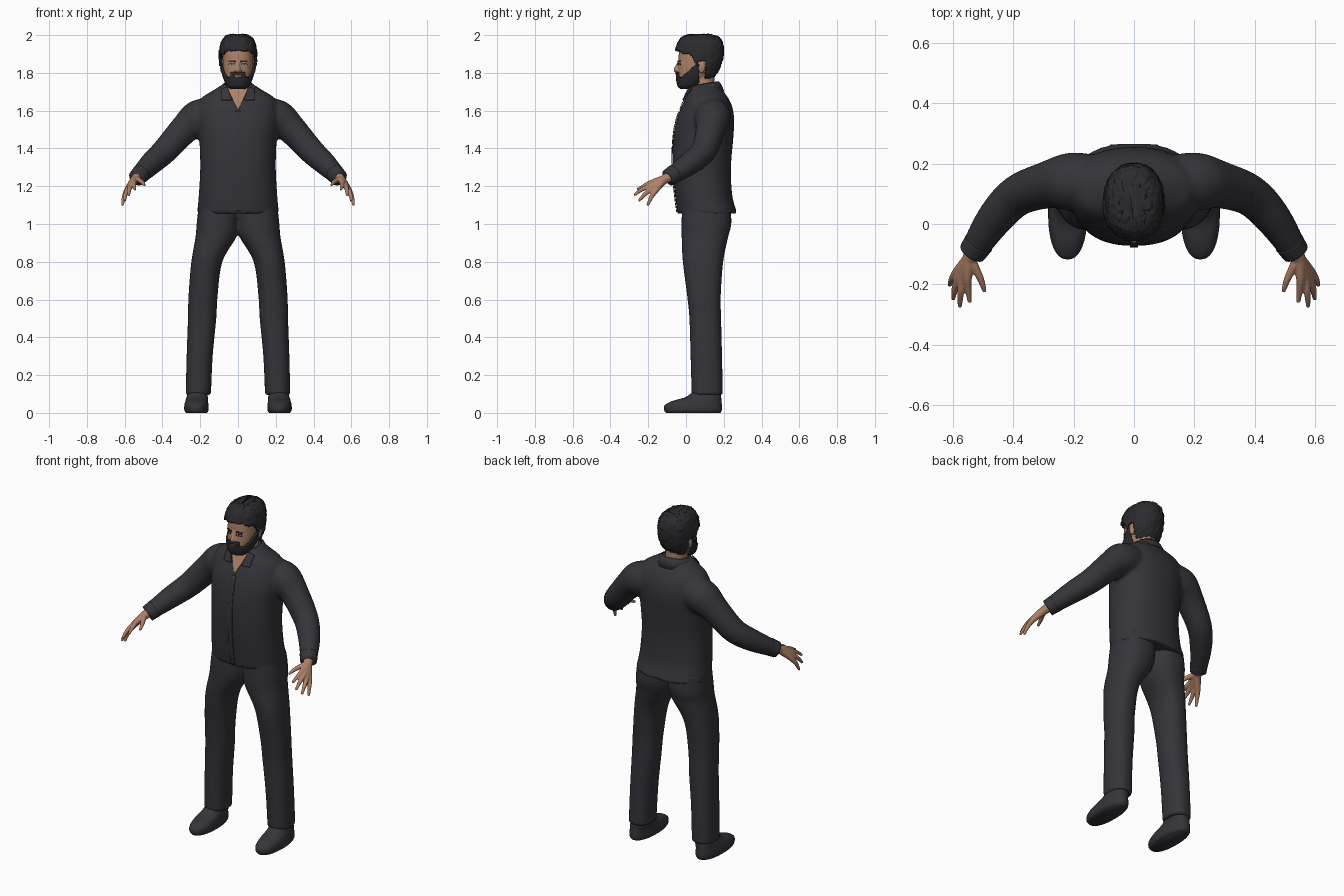
import bpy, bmesh, math, random
from mathutils import Vector

random.seed(4)
cube = bpy.data.objects.get("Cube")
if cube:
    bpy.data.objects.remove(cube, do_unlink=True)


def material(name, r, g, b):
    m = bpy.data.materials.new(name)
    m.use_nodes = True
    m.diffuse_color = (r, g, b, 1)
    node = m.node_tree.nodes["Principled BSDF"]
    node.inputs["Base Color"].default_value = (r, g, b, 1)
    node.inputs["Roughness"].default_value = 0.8
    return m


CLOTH = material("charcoal cloth", .034, .034, .042)
HAIR = material("black hair", .024, .024, .028)
SKIN = material("warm skin", .42, .22, .135)
LIP = material("lip", .3, .13, .09)
WHITE = material("eye white", .5, .48, .45)
IRIS = material("dark iris", .02, .015, .012)


def spline(rows, n=6):
    """Catmull-Rom interpolation of equal-length tuples."""
    out = []
    for i in range(len(rows) - 1):
        a, b, c, d = (rows[max(0, min(len(rows) - 1, i + k))] for k in (-1, 0, 1, 2))
        for j in range(n):
            t = j / n
            out.append(tuple(q + .5 * t * (r - p + t * (2 * p - 5 * q + 4 * r - s + t * (3 * (q - r) + s - p)))
                             for p, q, r, s in zip(a, b, c, d)))
    return out + [rows[-1]]


def loft(bm, rings):
    loops = [[bm.verts.new(p) for p in ring] for ring in rings]
    n = len(loops[0])
    for lo, hi in zip(loops, loops[1:]):
        for i in range(n):
            bm.faces.new((lo[i], lo[(i + 1) % n], hi[(i + 1) % n], hi[i]))
    bm.faces.new(loops[0])
    bm.faces.new(loops[-1])


def power(v, e):
    return math.copysign(abs(v) ** e, v)


def stack(bm, rows, p=2.3, seg=48):
    """Horizontal oval sections: height, centre x, half width, front y, back y."""
    rings = []
    for z, cx, rx, yf, yb in spline(rows):
        angles = [math.tau * i / seg for i in range(seg)]
        rings.append([(cx + rx * power(math.cos(a), 2 / p),
                       (yf + yb) / 2 + (yb - yf) / 2 * power(math.sin(a), 2 / p), z) for a in angles])
    loft(bm, rings)


def front_of(rows, p=2.3):
    """Function giving the front y of a stacked shape at x, z."""
    fine = spline(rows)

    def surf(x, z):
        z, cx, rx, yf, yb = min(fine, key=lambda r: abs(r[0] - z))
        k = min(abs(x - cx) / rx, .97)
        return (yf + yb) / 2 - (yb - yf) / 2 * (1 - k ** p) ** (1 / p)
    return surf


def tube(bm, pts, side=1, seg=20):
    pts = spline(pts)
    rings = []
    for i, (x, y, z, r) in enumerate(pts):
        t = Vector(pts[min(i + 1, len(pts) - 1)][:3]) - Vector(pts[max(i - 1, 0)][:3])
        q = t.to_track_quat('Z', 'Y')
        ring = []
        for k in range(seg):
            a = math.tau * k / seg
            v = Vector((x, y, z)) + q @ Vector((r * math.cos(a), r * math.sin(a), 0))
            ring.append((v.x * side, v.y, v.z))
        rings.append(ring)
    loft(bm, rings)


def ball(bm, centre, size):
    made = bmesh.ops.create_uvsphere(bm, u_segments=20, v_segments=12, radius=1)["verts"]
    for v in made:
        v.co = Vector(c + s * k for c, s, k in zip(centre, size, v.co))


def finish(name, bm, mat, voxel=0, smooth=0, mirror=False, thick=0):
    bmesh.ops.recalc_face_normals(bm, faces=bm.faces)
    me = bpy.data.meshes.new(name)
    bm.to_mesh(me)
    bm.free()
    me.materials.append(mat)
    me.polygons.foreach_set("use_smooth", [True] * len(me.polygons))
    ob = bpy.data.objects.new(name, me)
    bpy.context.collection.objects.link(ob)
    if mirror:
        ob.modifiers.new("mirror", 'MIRROR').use_mirror_merge = False
    if voxel:
        m = ob.modifiers.new("blend", 'REMESH')
        m.mode, m.voxel_size, m.use_smooth_shade = 'VOXEL', voxel, True
    if smooth:
        m = ob.modifiers.new("soften", 'SMOOTH')
        m.factor, m.iterations = .5, smooth
    if thick:
        m = ob.modifiers.new("thickness", 'SOLIDIFY')
        m.thickness, m.offset = thick, 0
    return ob


def drape(name, corners, surf, lift, mat, mirror=False, n=10):
    """Thin plate laid over a front surface; corners are (x, z) pairs."""
    bm = bmesh.new()
    a, b, c, d = (Vector(k) for k in corners)
    grid = []
    for i in range(n + 1):
        lo, hi = a.lerp(d, i / n), b.lerp(c, i / n)
        pts = [lo.lerp(hi, j / n) for j in range(n + 1)]
        grid.append([bm.verts.new((p.x, surf(p.x, p.y) - lift, p.y)) for p in pts])
    for i in range(n):
        for j in range(n):
            bm.faces.new((grid[i][j], grid[i][j + 1], grid[i + 1][j + 1], grid[i + 1][j]))
    finish(name, bm, mat, smooth=2, mirror=mirror, thick=.004)


# Shirt: torso and sleeves blended together
TORSO = [(1.055, 0, .217, -.045, .272), (1.15, 0, .208, -.058, .245), (1.3, 0, .2, -.072, .238),
         (1.45, 0, .205, -.068, .25), (1.55, 0, .215, -.05, .255), (1.62, 0, .21, -.025, .245),
         (1.67, 0, .19, 0, .222), (1.705, 0, .135, .015, .195), (1.735, 0, .09, .03, .175)]
ARM = [(.13, .14, 1.575, .09), (.21, .14, 1.56, .097), (.285, .13, 1.5, .079),
       (.385, .095, 1.39, .069), (.46, .02, 1.32, .061), (.53, -.085, 1.25, .046)]
bm = bmesh.new()
stack(bm, TORSO)
for side in (1, -1):
    tube(bm, ARM, side, 28)
finish("shirt", bm, CLOTH, voxel=.011, smooth=5)

# Cuffs, placket, collar and open neck
bm = bmesh.new()
tube(bm, [(.513, -.06, 1.267, .05), (.536, -.094, 1.244, .046)])
finish("cuffs", bm, CLOTH, mirror=True)
chest = front_of(TORSO)
drape("placket", [(-.014, 1.06), (.014, 1.06), (.014, 1.6), (-.014, 1.6)], chest, .003, CLOTH, n=24)
drape("open_neck", [(-.002, 1.605), (.002, 1.605), (.06, 1.725), (-.06, 1.725)], chest, .004, SKIN)
drape("collar_flaps", [(.03, 1.655), (.088, 1.655), (.09, 1.715), (.056, 1.728)], chest, .012, CLOTH, mirror=True)
bm = bmesh.new()
rows = []
for i in range(41):
    a = -math.pi / 2 + .75 + (math.tau - 1.5) * i / 40
    c, s = math.cos(a), math.sin(a)
    rows.append([bm.verts.new((rx * c, .1 + ry * s, z + .012 * s))
                 for rx, ry, z in ((.073, .07, 1.742), (.088, .082, 1.73), (.108, .1, 1.69))])
for p, q in zip(rows, rows[1:]):
    for k in (0, 1):
        bm.faces.new((p[k], q[k], q[k + 1], p[k + 1]))
finish("collar", bm, CLOTH, thick=.006)

# Trousers: one leg mirrored and blended at the hips
LEG = [(.095, .21, .067, .03, .195), (.3, .203, .069, .024, .191), (.5, .19, .075, .018, .186),
       (.62, .185, .077, .006, .184), (.8, .165, .082, -.017, .197), (.93, .117, .108, -.023, .223),
       (1.0, .107, .112, -.024, .24), (1.1, .1, .108, -.02, .235)]
bm = bmesh.new()
stack(bm, LEG)
finish("trousers", bm, CLOTH, voxel=.01, smooth=4, mirror=True)

# Shoes
bm = bmesh.new()
stack(bm, [(0, .22, .056, -.106, .182), (.015, .22, .064, -.116, .19), (.04, .22, .064, -.113, .19),
           (.062, .219, .06, -.075, .188), (.085, .216, .056, 0, .186), (.125, .212, .05, .05, .18)])
finish("shoes", bm, CLOTH, mirror=True)

# Hands: each finger runs from wrist through knuckle to tip
FINGERS = [((.53, -.14, 1.235), (.508, -.185, 1.222), (.495, -.225, 1.205)),
           ((.552, -.175, 1.222), (.55, -.215, 1.205), (.545, -.26, 1.182)),
           ((.568, -.18, 1.205), (.575, -.23, 1.185), (.578, -.275, 1.152)),
           ((.58, -.175, 1.19), (.594, -.215, 1.16), (.6, -.25, 1.122)),
           ((.588, -.16, 1.178), (.604, -.185, 1.14), (.612, -.203, 1.098))]
bm = bmesh.new()
for knuckle, joint, tip in FINGERS:
    tube(bm, [(.527, -.08, 1.252, .026), (.545, -.115, 1.236, .024), knuckle + (.0155,),
              joint + (.0115,), tip + (.007,)], seg=14)
finish("hands", bm, SKIN, voxel=.004, smooth=3, mirror=True)

# Head with neck, nose and ears
HEAD = [(1.725, 0, .03, -.022, .03), (1.74, 0, .05, -.036, .065), (1.78, 0, .069, -.043, .12),
        (1.82, 0, .078, -.044, .155), (1.86, 0, .081, -.041, .172), (1.91, 0, .08, -.037, .18),
        (1.95, 0, .07, -.024, .174), (1.975, 0, .05, 0, .15), (1.985, 0, .025, .04, .11)]
bm = bmesh.new()
stack(bm, HEAD)
stack(bm, [(1.6, 0, .06, .04, .15), (1.7, 0, .058, .025, .15), (1.8, 0, .058, .03, .15)])
tube(bm, [(0, -.036, 1.86, .008), (0, -.046, 1.835, .01), (0, -.053, 1.815, .013), (0, -.04, 1.805, .008)])
for side in (1, -1):
    ball(bm, (side * .013, -.045, 1.813), (.009, .01, .008))
    ball(bm, (side * .084, .083, 1.832), (.011, .02, .034))
finish("head", bm, SKIN, voxel=.0045, smooth=3)


def shell(name, grow, keep, jitter):
    """Hair layer over the head, kept where the rule holds."""
    bm = bmesh.new()
    stack(bm, [(z + grow * (z - 1.85) / .135, cx, rx + grow, yf - grow, yb + grow)
               for z, cx, rx, yf, yb in HEAD], seg=96)
    drop = [f for f in bm.faces if not keep(*f.calc_center_median())]
    bmesh.ops.delete(bm, geom=drop, context='FACES')
    for v in bm.verts:
        v.co += Vector(random.uniform(-jitter, jitter) for _ in range(3))
    finish(name, bm, HAIR, smooth=2, thick=.012)


def hair_rule(x, y, z):
    if y < .02:
        return z > 1.918 - max(0, abs(x) - .05) * .6
    if y < .062:
        return z > 1.9 - (y - .02) * 1.8
    return z > (1.862 if y < .105 else 1.775)


def beard_rule(x, y, z):
    if y > .068:
        return False
    if abs(x) < .04 and y < 0:
        return z < 1.806 and not (abs(x) < .02 and 1.774 < z < 1.791)
    return z < 1.78 + max(0, y + .02) * .9


shell("hair", .014, hair_rule, .005)
shell("beard", .005, beard_rule, .0015)

# Facial details
face = front_of(HEAD)
drape("eyebrows", [(.014, 1.856), (.052, 1.86), (.05, 1.867), (.014, 1.866)], face, .004, HAIR, mirror=True)
drape("eye_lashes", [(.017, 1.841), (.049, 1.841), (.046, 1.852), (.02, 1.852)], face, .001, HAIR, mirror=True)
drape("eyes", [(.021, 1.842), (.045, 1.842), (.043, 1.849), (.023, 1.849)], face, .002, WHITE, mirror=True)
drape("irises", [(.029, 1.841), (.037, 1.841), (.037, 1.85), (.029, 1.85)], face, .003, IRIS, mirror=True)
drape("lips", [(-.016, 1.777), (.016, 1.777), (.018, 1.788), (-.018, 1.788)], face, .003, LIP)
